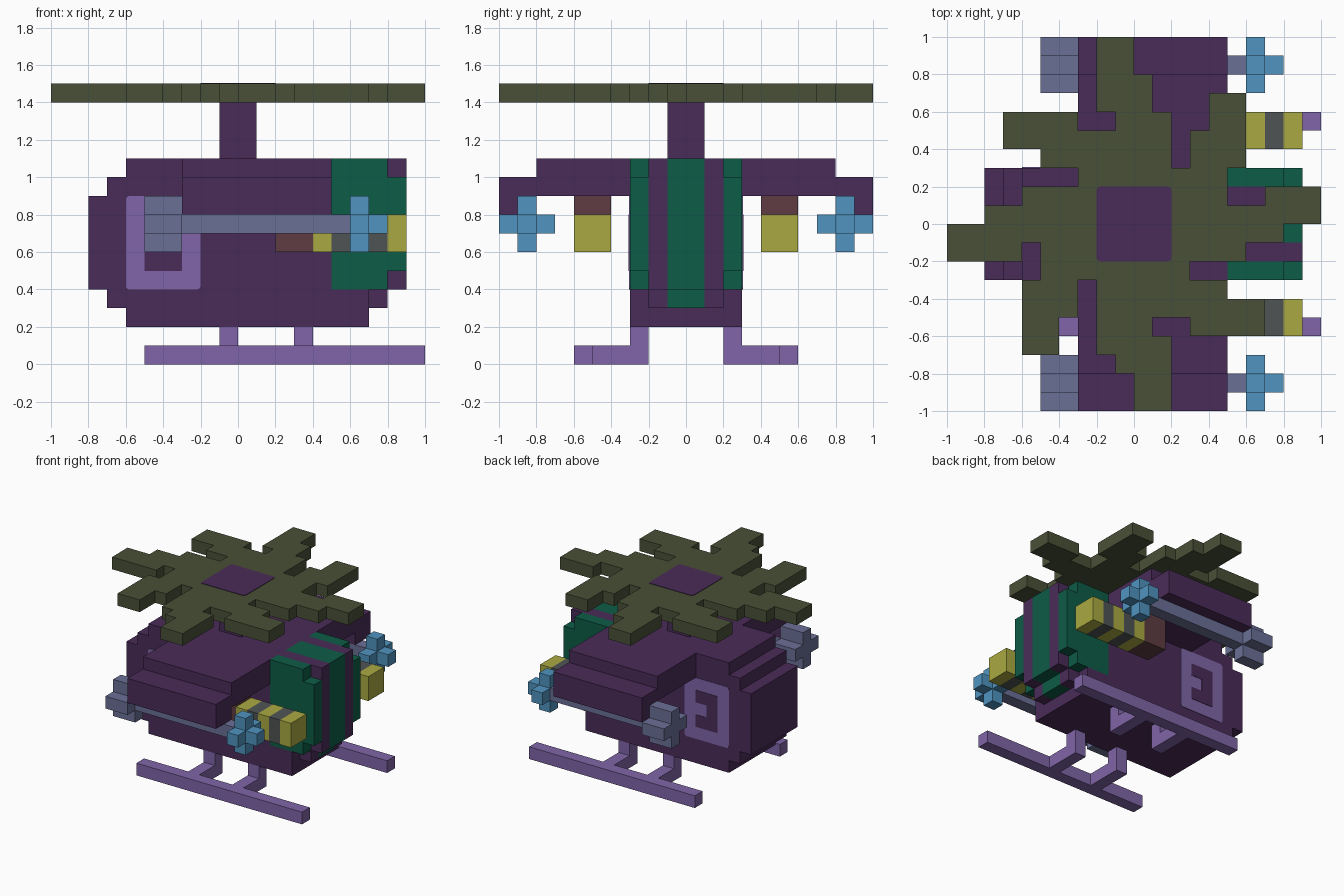
import bpy, bmesh
from mathutils import Vector

cube = bpy.data.objects.get("Cube")
if cube:
    bpy.data.objects.remove(cube, do_unlink=True)


def material(name, rgb):
    lin = [(c / 255 / 12.92) if c < 11 else ((c / 255 + 0.055) / 1.055) ** 2.4 for c in rgb]
    m = bpy.data.materials.new(name)
    m.use_nodes = True
    m.diffuse_color = (*lin, 1)
    m.node_tree.nodes["Principled BSDF"].inputs["Base Color"].default_value = (*lin, 1)
    return m


PURPLE = material("dark purple", (74, 43, 89))
LILAC = material("lilac", (128, 101, 168))
OLIVE = material("olive", (73, 80, 55))
GREEN = material("deep green", (13, 92, 70))
YELLOW = material("mustard yellow", (170, 170, 66))
BLUE = material("sky blue", (80, 148, 192))
SLATE = material("slate blue", (106, 112, 150))
BROWN = material("brown", (94, 60, 66))
GREY = material("dark grey", (80, 84, 84))


def finish(name, bm, mat):
    bmesh.ops.recalc_face_normals(bm, faces=bm.faces)
    me = bpy.data.meshes.new(name)
    bm.to_mesh(me)
    bm.free()
    me.materials.append(mat)
    ob = bpy.data.objects.new(name, me)
    bpy.context.collection.objects.link(ob)
    return ob


def prism(name, mat, points, axis, a, b, round_corners=0):
    """Extrude a closed outline along an axis from a to b."""
    place = {"x": lambda p, t: (t, p[0], p[1]),
             "y": lambda p, t: (p[0], t, p[1]),
             "z": lambda p, t: (p[0], p[1], t)}[axis]
    bm = bmesh.new()
    face = bm.faces.new([bm.verts.new(place(p, a)) for p in points])
    if round_corners:
        bmesh.ops.bevel(bm, geom=bm.verts[:], offset=round_corners, segments=3,
                        profile=0.5, affect="VERTICES")
    out = bmesh.ops.extrude_face_region(bm, geom=bm.faces[:])
    move = Vector(place((0, 0), b - a))
    bmesh.ops.translate(bm, vec=move, verts=[g for g in out["geom"] if isinstance(g, bmesh.types.BMVert)])
    return finish(name, bm, mat)


def rect(a0, a1, b0, b1):
    return [(a0, b0), (a1, b0), (a1, b1), (a0, b1)]


def box(name, mat, x, y, z):
    return prism(name, mat, rect(*x, *y), "z", *z)


def plus(cy, cz, r=0.05, R=0.15):
    """Plus-shaped outline."""
    pts = [(r, R), (r, r), (R, r)]
    out = []
    for _ in range(4):
        out += pts
        pts = [(y, -x) for x, y in pts]
    return [(cy + y, cz + z) for y, z in out]


# Hull with stepped tail
prism("hull", PURPLE,
      [(-.6, .2), (.7, .2), (.7, .4), (.5, .4), (.5, 1.1), (-.6, 1.1), (-.6, 1), (-.7, 1),
       (-.7, .9), (-.8, .9), (-.8, .4), (-.7, .4), (-.7, .3), (-.6, .3)], "y", -.3, .3)

# Nose: windscreen and pillars share a stepped outline
nose = [(.5, .4), (.7, .4), (.7, .3), (.8, .3), (.8, .4), (.9, .4), (.9, 1.1), (.5, 1.1)]
side = [(.5, .4), (.8, .4), (.8, .5), (.9, .5), (.9, 1), (.8, 1), (.8, 1.1), (.5, 1.1)]
prism("windscreen", GREEN, nose, "y", -.1, .1)

for label, s in (("front", -1), ("back", 1)):
    def ys(a, b):
        return (s * a, s * b)

    prism(label + "_windscreen_pillar", PURPLE, nose, "y", *ys(.1, .2))
    prism(label + "_side_window", GREEN, side, "y", *ys(.2, .3))

    # Wing with drooped tip
    wing = [(.3, .9), (.8, .9), (.8, .8), (1, .8), (1, 1), (.8, 1), (.8, 1.1), (.3, 1.1)]
    prism(label + "_wing", PURPLE, [(s * y, z) for y, z in wing], "x", -.3, .5)

    # Wing-tip engine: shaft, tail fins and propeller
    box(label + "_engine_shaft", SLATE, (-.3, .6), ys(.8, .9), (.7, .8))
    prism(label + "_engine_fins", SLATE, plus(s * .85, .75), "x", -.5, -.3)
    prism(label + "_propeller", BLUE, plus(s * .85, .75), "x", .6, .7)
    box(label + "_propeller_hub", BLUE, (.7, .8), ys(.8, .9), (.7, .8))

    # Banded gun hanging under the wing
    box(label + "_gun_mount", BROWN, (.2, .4), ys(.4, .6), (.6, .9))
    for i in range(5):
        box(f"{label}_gun_band_{i + 1}", GREY if i % 2 else YELLOW,
            (.4 + .1 * i, .5 + .1 * i), ys(.4, .6), (.6, .8))

    # Side emblem: rounded plate with a dark C-shaped inset
    prism(label + "_emblem_plate", LILAC, rect(-.6, -.2, .4, .9), "y", *ys(.3, .304), .02)
    prism(label + "_emblem_inset", PURPLE,
          [(-.5, .5), (-.3, .5), (-.3, .6), (-.4, .6), (-.4, .7), (-.3, .7), (-.3, .8), (-.5, .8)],
          "y", *ys(.304, .307))

    # Landing skid with two bent struts
    box(label + "_skid", LILAC, (-.5, 1), ys(.5, .6), (0, .1))
    strut = [(.2, 0), (.5, 0), (.5, .1), (.3, .1), (.3, .2), (.2, .2)]
    for i, x in enumerate((-.1, .3)):
        prism(f"{label}_strut_{i + 1}", LILAC, [(s * y, z) for y, z in strut], "x", x, x + .1)

# Rotor mast
box("rotor_mast", PURPLE, (-.1, .1), (-.1, .1), (1.1, 1.4))

# Rotor: filled spans per row of 0.1 units, from the back row to the front row
rows = [[(-2, 0)], [(-2, 0)], [(-2, 1)], [(-2, 1), (4, 6)],
        [(-7, -3), (-1, 2), (4, 6)], [(-7, 2), (3, 6)], [(-5, 2), (3, 6)],
        [(-3, 5)], [(-6, 5), (7, 10)], [(-8, 10)], [(-10, 8)],
        [(-10, -6), (-5, 6)], [(-5, 3)], [(-6, -3), (-2, 5)], [(-6, -3), (-2, 7)],
        [(-6, -4), (-2, 1), (3, 7)], [(-6, -4), (-2, 2)], [(-1, 2)], [(0, 2)], [(0, 2)]]
bm = bmesh.new()
for j, row in enumerate(rows):
    y = 9 - j
    for a, b in row:
        for x in range(a, b):
            bm.faces.new([bm.verts.new((px / 10, py / 10, 1.4))
                          for px, py in rect(x, x + 1, y, y + 1)])
bmesh.ops.remove_doubles(bm, verts=bm.verts, dist=0.001)
out = bmesh.ops.extrude_face_region(bm, geom=bm.faces[:])
bmesh.ops.translate(bm, vec=(0, 0, .1),
                    verts=[g for g in out["geom"] if isinstance(g, bmesh.types.BMVert)])
finish("rotor", bm, OLIVE)

# Painted rotor cap
prism("rotor_cap", PURPLE, rect(-.2, .2, -.2, .2), "z", 1.5, 1.504, .02)
